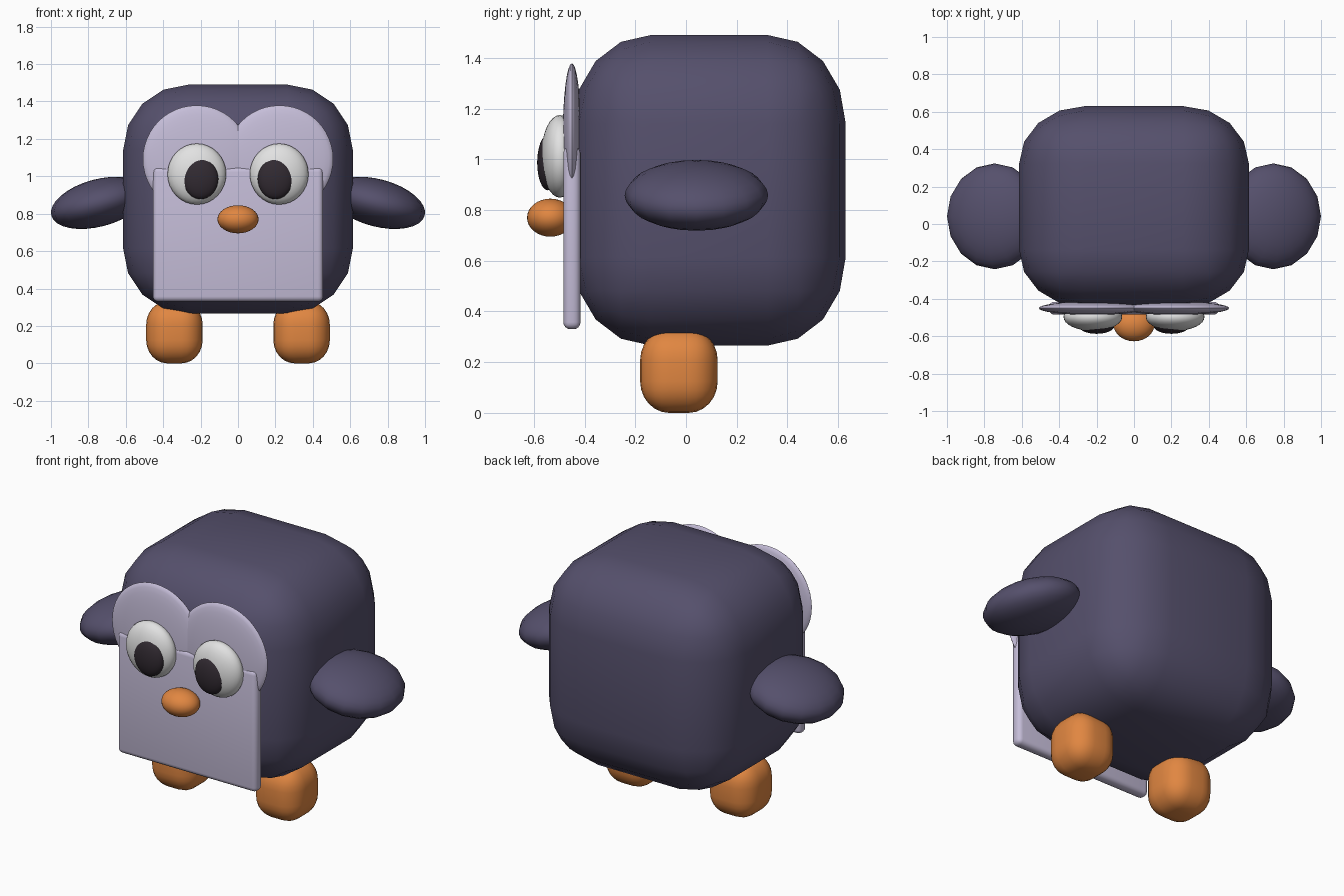
import bpy, bmesh, math
from mathutils import Matrix

if "Cube" in bpy.data.objects:
    bpy.data.objects.remove(bpy.data.objects["Cube"], do_unlink=True)


def material(name, rgb):
    m = bpy.data.materials.new(name)
    m.use_nodes = True
    m.diffuse_color = (*rgb, 1)
    m.node_tree.nodes["Principled BSDF"].inputs["Base Color"].default_value = (*rgb, 1)
    return m


slate = material("slate purple", (0.091, 0.080, 0.150))
lilac = material("pale lilac", (0.56, 0.51, 0.69))
white = material("eye white", (0.76, 0.76, 0.76))
dark = material("pupil dark", (0.031, 0.023, 0.031))
orange = material("orange", (0.75, 0.24, 0.053))


def finish(name, bm, centre, half, mat, tilt=0, limit=60):
    """Scale a unit shape to its half sizes, tilt about y and place it."""
    bm.transform(Matrix.Diagonal((*half, 1)))
    mesh = bpy.data.meshes.new(name)
    bm.to_mesh(mesh)
    bm.free()
    mesh.materials.append(mat)
    ob = bpy.data.objects.new(name, mesh)
    bpy.context.collection.objects.link(ob)
    ob.location = centre
    ob.rotation_euler.y = tilt
    bpy.ops.object.select_all(action="DESELECT")
    ob.select_set(True)
    bpy.context.view_layer.objects.active = ob
    bpy.ops.object.shade_smooth_by_angle(angle=math.radians(limit))
    return ob


def ellipsoid(name, centre, half, mat, tilt=0, segments=32, rings=16, facing=False):
    bm = bmesh.new()
    bmesh.ops.create_uvsphere(bm, u_segments=segments, v_segments=rings, radius=1)
    if facing:  # poles point to the front and back
        bm.transform(Matrix.Rotation(math.radians(90), 4, "X"))
    return finish(name, bm, centre, half, mat, tilt)


def rounded_box(name, centre, half, mat, radius, segments):
    bm = bmesh.new()
    bmesh.ops.create_cube(bm, size=2)
    bmesh.ops.bevel(bm, geom=bm.edges[:], offset=radius, segments=segments,
                    profile=0.5, affect="EDGES")
    return finish(name, bm, centre, half, mat)


# Body and belly plate
rounded_box("body", (0, 0.092, 0.878), (0.614, 0.538, 0.612), slate, 0.57, 4)

bm = bmesh.new()
bmesh.ops.create_cube(bm, size=2)
bm.transform(Matrix.Diagonal((0.455, 0.034, 0.36, 1)))
bmesh.ops.bevel(bm, geom=bm.edges[:], offset=0.028, segments=4, profile=0.5, affect="EDGES")
finish("belly_plate", bm, (0, -0.45, 0.69), (1, 1, 1), lilac)

# Beak
ellipsoid("beak", (0, -0.535, 0.77), (0.11, 0.092, 0.075), orange)

# Paired parts
for side, s in (("left", 1), ("right", -1)):
    ellipsoid(side + "_face_disc", (s * 0.222, -0.45, 1.092), (0.287, 0.036, 0.287),
              lilac, segments=48, facing=True)
    ellipsoid(side + "_eye", (s * 0.22, -0.497, 1.012), (0.157, 0.074, 0.163),
              white, facing=True)
    ellipsoid(side + "_pupil", (s * 0.2, -0.545, 0.987), (0.095, 0.042, 0.109),
              dark, facing=True)
    ellipsoid(side + "_wing", (s * 0.745, 0.041, 0.858), (0.262, 0.283, 0.1265),
              slate, tilt=s * math.radians(15), segments=16)
    rounded_box(side + "_foot", (s * 0.34, -0.028, 0.166), (0.151, 0.153, 0.166),
                orange, 0.75, 6)
